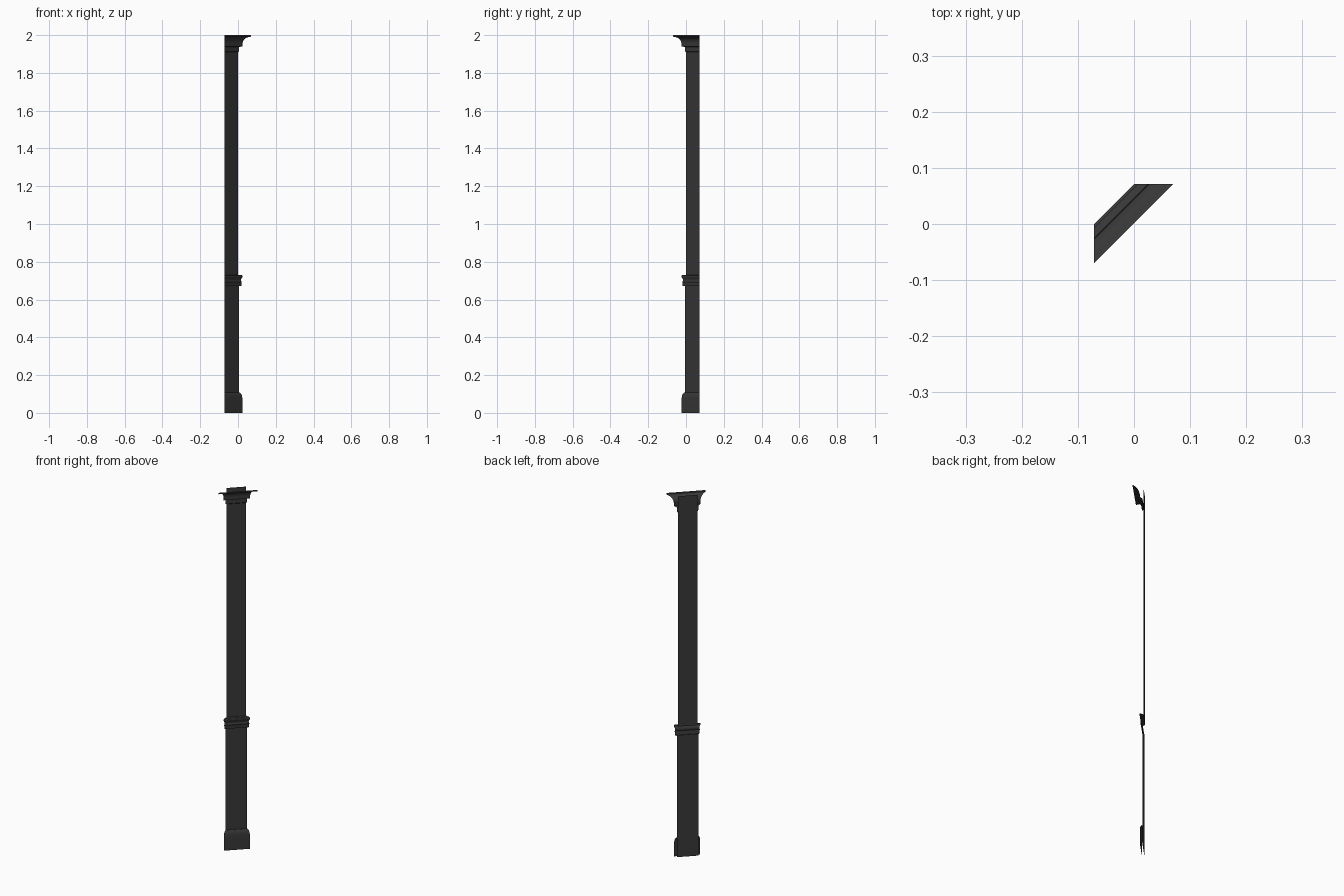
import bpy, bmesh, math

if "Cube" in bpy.data.objects:
    bpy.data.objects.remove(bpy.data.objects["Cube"])

R = 0.071  # the two walls the diagonal pilaster sits between: x = -R and y = R

mat = bpy.data.materials.new("dark_grey")
mat.diffuse_color = (0.04, 0.04, 0.04, 1)
mat.use_nodes = True
mat.node_tree.nodes["Principled BSDF"].inputs["Base Color"].default_value = mat.diffuse_color


def strip(name, profile, smooth=False):
    """Open strip swept between both walls; profile = (reach along wall, z), bottom to top."""
    bm = bmesh.new()
    rows = [(bm.verts.new((-R, -x, z)), bm.verts.new((x, R, z))) for x, z in profile]
    for (a, b), (c, d) in zip(rows, rows[1:]):
        bm.faces.new((a, b, d, c))
    me = bpy.data.meshes.new(name)
    bm.to_mesh(me)
    bm.free()
    me.materials.append(mat)
    ob = bpy.data.objects.new(name, me)
    bpy.context.collection.objects.link(ob)
    if smooth:
        bpy.context.view_layer.objects.active = ob
        ob.select_set(True)
        bpy.ops.object.shade_smooth_by_angle(angle=math.radians(30))
        ob.select_set(False)
    return ob


def arc(cx, cz, rx, rz, a0, a1, n):
    """Points on an elliptical arc, for coves and rounded edges."""
    return [(cx + rx * math.cos(math.radians(a0 + (a1 - a0) * i / n)),
             cz + rz * math.sin(math.radians(a0 + (a1 - a0) * i / n)))
            for i in range(n + 1)]


# Flat shaft panels
strip("lower_shaft", [(0.006, 0), (0.006, 0.675)])
strip("upper_shaft", [(0.0, 0.725), (0.0, 2.0)])

# Plinth with rounded shoulder
strip("base", [(0.023, 0)] + arc(0.006, 0.075, 0.017, 0.033, 0, 75, 4)
      + [(0.006, 0.108)], True)

# Middle moulding: fillet, cove, rounded lip
strip("middle_moulding", [(0.006, 0.672), (0.018, 0.672), (0.018, 0.688)]
      + arc(0.026, 0.703, 0.010, 0.012, 235, 140, 4)
      + arc(0.018, 0.722, 0.007, 0.008, -60, 80, 4) + [(0.0, 0.731)], True)

# Capital: neck band, step, flaring cove, thin top lip (open above)
strip("capital", [(0.0, 1.910), (0.006, 1.914), (0.006, 1.937), (0.024, 1.941),
                  (0.024, 1.960)]
      + arc(0.064, 1.960, 0.038, 0.030, 180, 95, 6)
      + [(0.070, 1.992), (0.070, 2.0)], True)
